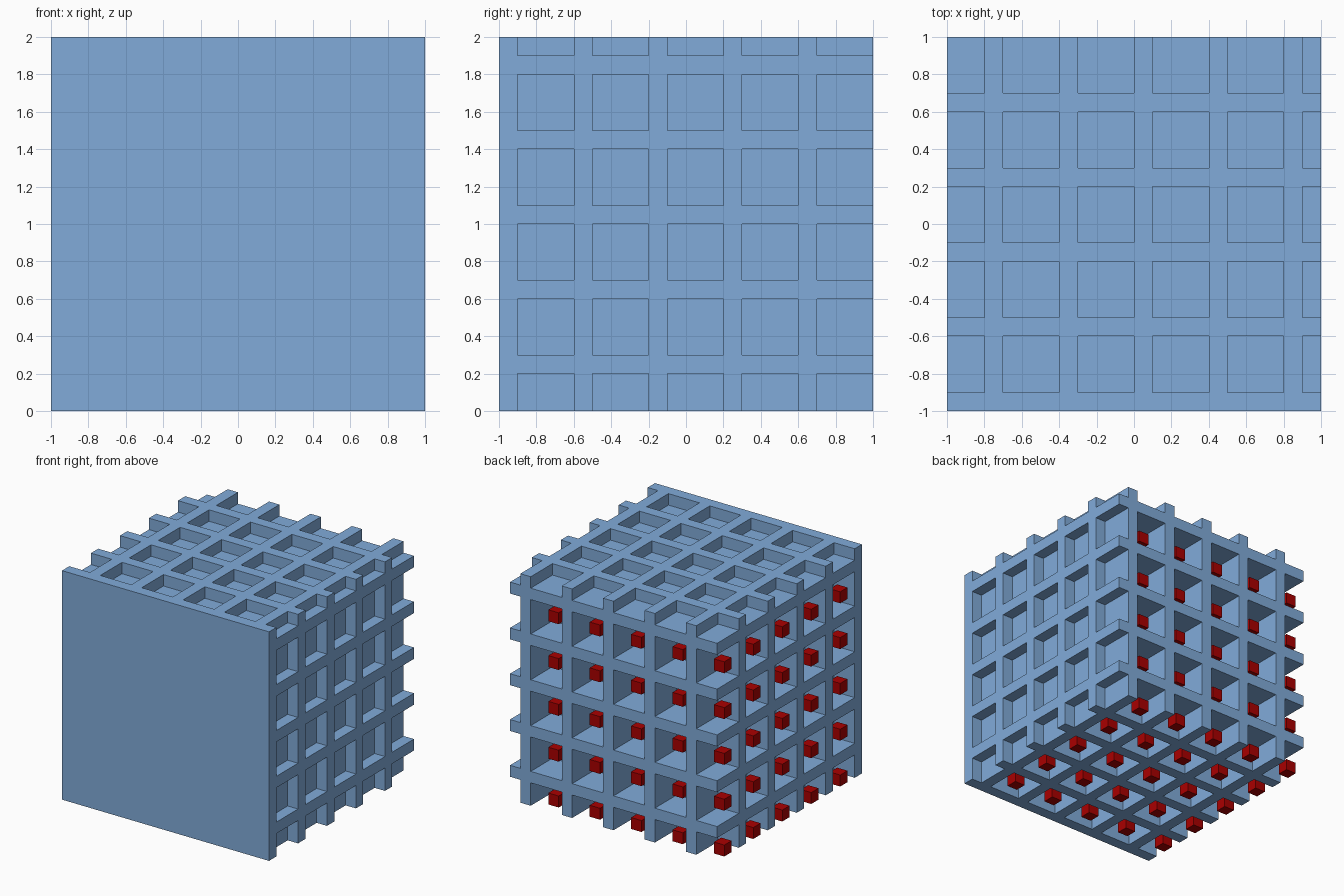
import bpy
import bmesh

if "Cube" in bpy.data.objects:
    bpy.data.objects.remove(bpy.data.objects["Cube"], do_unlink=True)

PITCH, COUNT = 0.4, 5


def make_material(name, colour):
    mat = bpy.data.materials.new(name)
    mat.use_nodes = True
    mat.diffuse_color = (*colour, 1)
    mat.node_tree.nodes["Principled BSDF"].inputs["Base Color"].default_value = (*colour, 1)
    return mat


def repeated_box(name, low, high, axes, mat):
    """Box between two corners, repeated along the given axes."""
    bm = bmesh.new()
    bmesh.ops.create_cube(bm, size=1)
    for v in bm.verts:
        v.co = [low[i] if v.co[i] < 0 else high[i] for i in range(3)]
    mesh = bpy.data.meshes.new(name)
    bm.to_mesh(mesh)
    bm.free()
    mesh.materials.append(mat)
    obj = bpy.data.objects.new(name, mesh)
    bpy.context.scene.collection.objects.link(obj)
    for axis in axes:
        mod = obj.modifiers.new("repeat_" + "xyz"[axis], "ARRAY")
        mod.count = COUNT
        mod.use_relative_offset = False
        mod.use_constant_offset = True
        offset = [0, 0, 0]
        offset[axis] = PITCH
        mod.constant_offset_displace = offset
    return obj


blue = make_material("sky_blue", (0.22, 0.41, 0.70))
red = make_material("deep_red", (0.40, 0.0, 0.0))

# Three sets of crossing full-size plates
repeated_box("side_plates", (-0.8, -1, 0), (-0.7, 1, 2), [0], blue)
repeated_box("front_plates", (-1, -1, 0), (1, -0.9, 2), [1], blue)
repeated_box("level_plates", (-1, -1, 0.2), (1, 1, 0.3), [2], blue)

# One small cube in every cell
repeated_box("small_cubes", (-1, -0.8, 0), (-0.9, -0.7, 0.1), [0, 1, 2], red)
